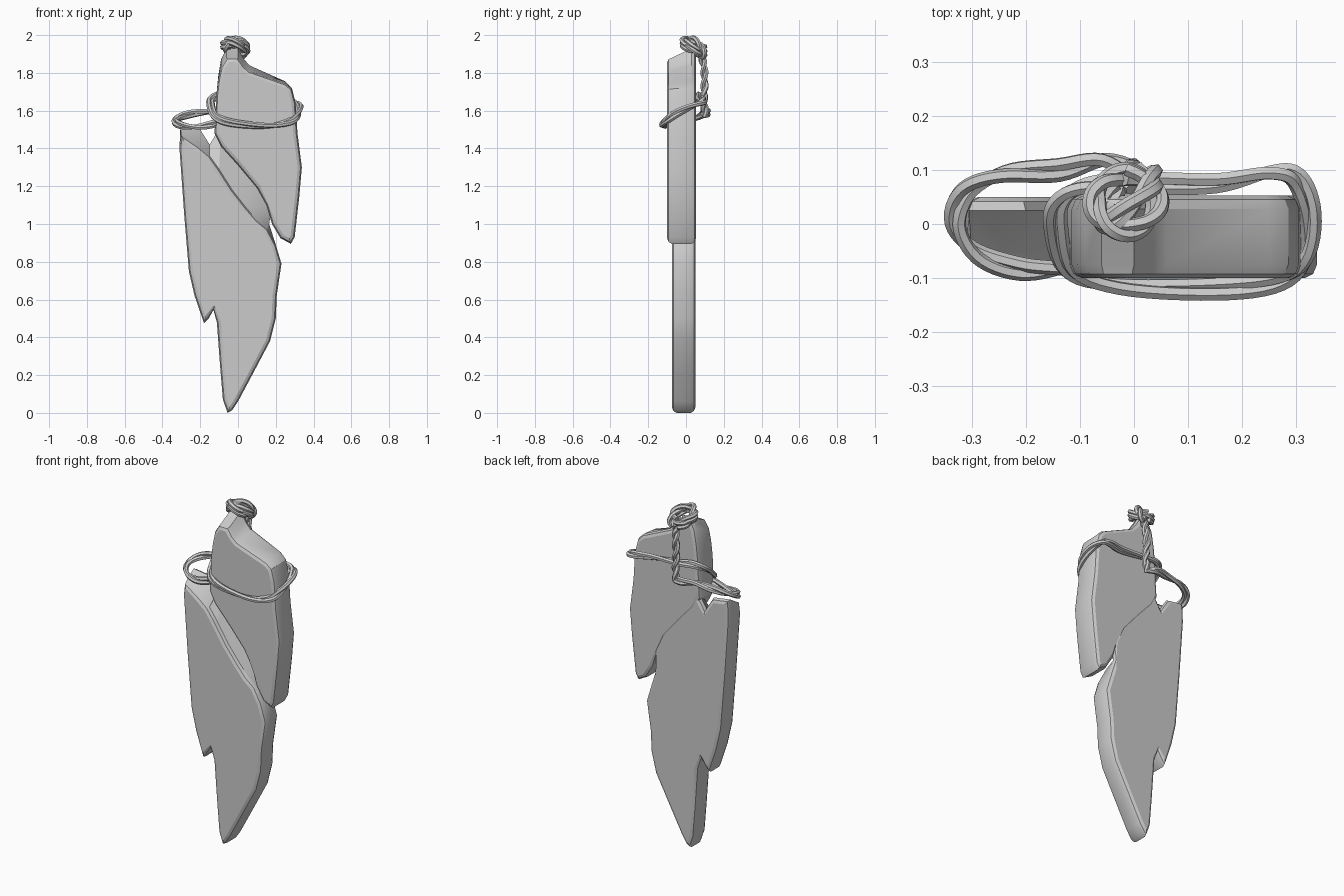
import bpy, bmesh, math
from mathutils import Vector

if "Cube" in bpy.data.objects:
    bpy.data.objects.remove(bpy.data.objects["Cube"])


def finish(ob):
    bpy.ops.object.select_all(action='DESELECT')
    ob.select_set(True)
    bpy.context.view_layer.objects.active = ob
    if ob.type == 'CURVE':
        bpy.ops.object.convert(target='MESH')
    bpy.ops.object.shade_smooth_by_angle(angle=math.radians(28))


def inset(pts, d):
    """Move a counter-clockwise outline inwards by d."""
    out = []
    for i, p in enumerate(pts):
        a = (p - pts[i - 1]).normalized()
        b = (pts[(i + 1) % len(pts)] - p).normalized()
        n1, n2 = Vector((-a.y, a.x)), Vector((-b.y, b.x))
        m = n1 + n2
        out.append(p + m * (d / max(1 + n1.dot(n2), 0.7)))
    return out


def shard(name, back, front, y_back, y_front):
    """Stone flake lofted from a back outline to a front outline, rims rounded."""
    back = [Vector(p) for p in back]
    front = [Vector(p) for p in front]
    rings = [(inset(back, .022), y_back), (inset(back, .007), y_back - .008), (back, y_back - .025),
             (front, y_front + .025), (inset(front, .007), y_front + .008), (inset(front, .022), y_front)]
    bm = bmesh.new()
    loops = [[bm.verts.new((p.x, y, p.y)) for p in pts] for pts, y in rings]
    n = len(back)
    for a, b in zip(loops, loops[1:]):
        for i in range(n):
            j = (i + 1) % n
            bm.faces.new((a[i], a[j], b[j], b[i]))
    caps = [bm.faces.new(loops[0]), bm.faces.new(loops[-1])]
    bmesh.ops.triangulate(bm, faces=caps)
    bmesh.ops.recalc_face_normals(bm, faces=bm.faces)
    me = bpy.data.meshes.new(name)
    bm.to_mesh(me)
    bm.free()
    ob = bpy.data.objects.new(name, me)
    bpy.context.collection.objects.link(ob)
    finish(ob)


def spline(pts, closed, steps=6):
    """Catmull-Rom samples through the given points."""
    p = [Vector(q) for q in pts]
    n = len(p)
    get = (lambda i: p[i % n]) if closed else (lambda i: p[min(max(i, 0), n - 1)])
    out = []
    for i in range(n if closed else n - 1):
        a, b, c, d = (get(i + k) for k in (-1, 0, 1, 2))
        for s in range(steps):
            t = s / steps
            out.append(.5 * (2 * b + (c - a) * t + (2 * a - 5 * b + 4 * c - d) * t * t
                             + (3 * b - a - 3 * c + d) * t ** 3))
    return out if closed else out + [p[-1]]


def cord(name, pts, closed=False, turns=3, ref=(0, 0, 1), r=.013):
    """Two thin strands twisted around one path."""
    path = spline(pts, closed)
    n = len(path)
    cu = bpy.data.curves.new(name, 'CURVE')
    cu.dimensions = '3D'
    cu.bevel_depth = r
    cu.bevel_resolution = 1
    cu.use_fill_caps = True
    for phase in (0, math.pi):
        sp = cu.splines.new('POLY')
        sp.points.add(n - 1)
        sp.use_cyclic_u = closed
        for i, p in enumerate(path):
            nxt = path[(i + 1) % n] if closed else path[min(i + 1, n - 1)]
            prv = path[i - 1] if closed or i else p
            t = (nxt - prv).normalized()
            u = t.cross(Vector(ref)).normalized()
            v = t.cross(u)
            a = phase + 2 * math.pi * turns * i / n
            q = p + (u * math.cos(a) + v * math.sin(a)) * r * .75
            sp.points[i].co = (*q, 1)
    ob = bpy.data.objects.new(name, cu)
    bpy.context.collection.objects.link(ob)
    finish(ob)


# long lower blade: shared sides, with a sloping break across the top
sides = [(-.31, 1.40), (-.285, 1.05), (-.26, .75), (-.23, .62), (-.18, .475), (-.155, .50), (-.13, .545),
         (-.112, .48), (-.095, .25), (-.08, .07), (-.055, .0), (-.03, .015), (.0, .06), (.08, .21), (.17, .38),
         (.20, .50), (.205, .62), (.23, .79), (.20, .89)]
break_back = [(.165, 1.0), (.18, 1.10), (.10, 1.28), (.0, 1.42), (-.09, 1.52), (-.15, 1.42),
              (-.20, 1.50), (-.305, 1.515)]
break_front = [(.155, .975), (.10, 1.02), (.04, 1.09), (-.03, 1.18), (-.10, 1.29), (-.15, 1.36),
               (-.21, 1.41), (-.30, 1.47)]
shard("lower_blade", sides + break_back, sides + break_front, .05, -.075)

# thicker upper flake with slanted top and drooping point
flake = [(-.115, 1.68), (-.12, 1.55), (-.125, 1.48), (-.09, 1.41), (.0, 1.31), (.10, 1.19), (.15, 1.10),
         (.18, 1.0), (.225, .925), (.28, .895), (.30, .93), (.325, 1.15), (.338, 1.30), (.315, 1.48),
         (.305, 1.64), (.285, 1.72), (.25, 1.755), (.06, 1.84), (.03, 1.875), (.0, 1.93), (-.06, 1.93),
         (-.09, 1.87), (-.105, 1.78)]
flake_front = [(x, z - max(0, z - 1.7) * .22) for x, z in flake]
shard("upper_flake", flake, flake_front, .053, -.10)

# cord ring around the upper flake
cord("flake_ring", [(-.145, 0, 1.635), (-.12, -.085, 1.57), (-.03, -.115, 1.535), (.15, -.12, 1.52),
                    (.27, -.105, 1.54), (.318, -.06, 1.58), (.325, .02, 1.62), (.30, .085, 1.645),
                    (.25, .095, 1.655), (.15, .075, 1.66), (.0, .075, 1.67), (-.09, .07, 1.68),
                    (-.135, .045, 1.665)], True, 2)

# side loop reaching out over the lower blade
cord("side_loop", [(-.08, -.07, 1.545), (-.13, -.08, 1.53), (-.21, -.083, 1.515), (-.29, -.055, 1.52),
                   (-.33, .0, 1.54), (-.31, .06, 1.565), (-.24, .093, 1.585), (-.14, .10, 1.595),
                   (-.06, .118, 1.59), (.0, .095, 1.58)], False, 2)

# hanging cord on the back
cord("hanging_cord", [(-.005, .075, 1.90), (0, .095, 1.84), (-.005, .098, 1.74), (0, .095, 1.65),
                      (-.01, .105, 1.57)], False, 3, (1, 0, 0))

# knot coiled round the top
coil = []
for i in range(21):
    a = math.radians(90 + 36 * i)
    x, y = .058 * math.cos(a), .052 * math.sin(a)
    coil.append((-.015 + x, .04 + y, 1.915 - .25 * x - .45 * y + .045 * i / 20))
cord("top_knot", coil, False, 4)
cord("knot_wrap", [(-.03, .07, 1.90), (-.06, .02, 1.925), (-.05, .0, 1.965), (-.01, .03, 1.978),
                   (.03, .07, 1.955), (.035, .09, 1.91), (.01, .095, 1.885)], False, 2, (1, 0, .3))
